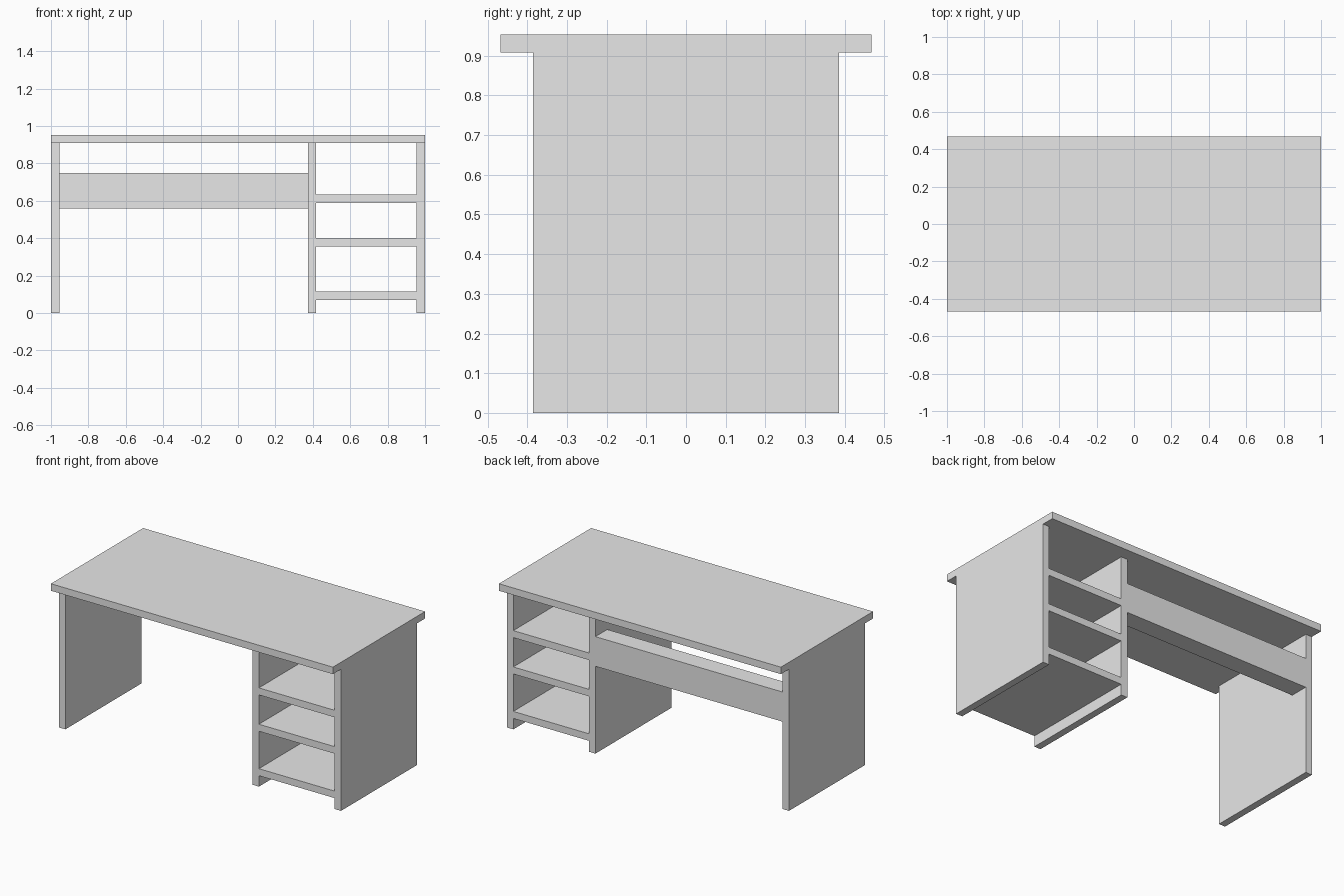
import bpy

if "Cube" in bpy.data.objects:
    bpy.data.objects.remove(bpy.data.objects["Cube"], do_unlink=True)

# One plain grey for the whole desk
grey = bpy.data.materials.new("light_grey")
grey.use_nodes = True
colour = (0.8, 0.8, 0.8, 1)
grey.diffuse_color = colour
grey.node_tree.nodes["Principled BSDF"].inputs["Base Color"].default_value = colour


def board(name, x, y, z):
    """Box spanning the (low, high) range given on each axis."""
    bpy.ops.mesh.primitive_cube_add(size=1, location=[sum(r) / 2 for r in (x, y, z)])
    obj = bpy.context.object
    obj.name = obj.data.name = name
    obj.scale = [high - low for low, high in (x, y, z)]
    bpy.ops.object.transform_apply(location=False, rotation=False, scale=True)
    obj.data.materials.append(grey)
    return obj


THICK = 0.045
UNDER = 0.908            # underside of the top
DEPTH = (-0.385, 0.385)  # depth of everything below the top

# Overhanging top
board("desk_top", (-1, 1), (-0.467, 0.467), (UNDER, UNDER + THICK))

# Upright panels
for name, left in (("right_side_panel", -1),
                   ("middle_panel", 0.373),
                   ("left_side_panel", 1 - THICK)):
    board(name, (left, left + THICK), DEPTH, (0, UNDER))

# Open shelves between the middle and left panels
for name, low in (("bottom_shelf", 0.07), ("middle_shelf", 0.355), ("upper_shelf", 0.588)):
    board(name, (0.373 + THICK, 1 - THICK), DEPTH, (low, low + THICK))

# Thick stretcher across the back of the knee space
board("back_stretcher", (-1 + THICK, 0.373), (0.265, 0.385), (0.56, 0.75))
